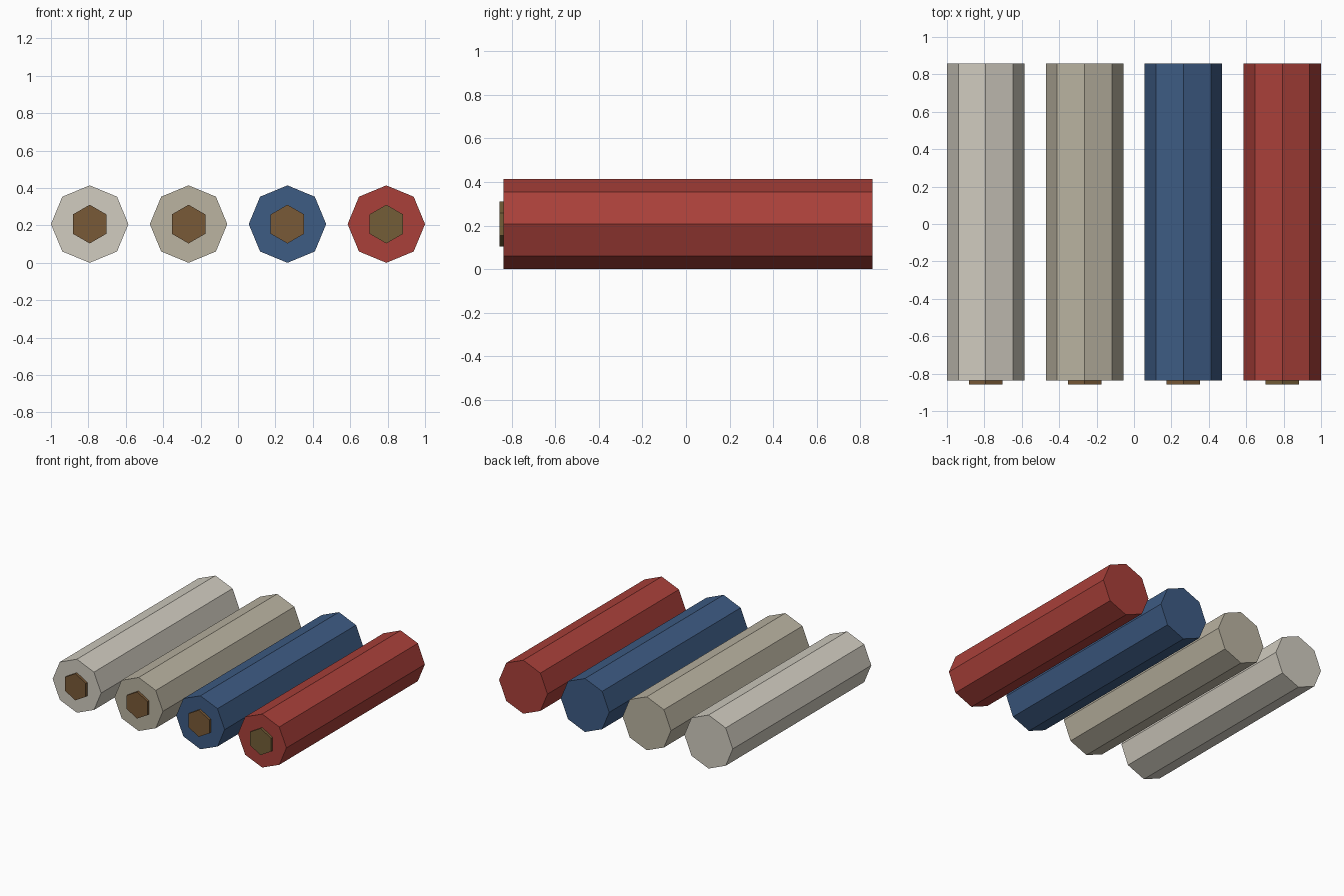
import bpy
from math import pi

if "Cube" in bpy.data.objects:
    bpy.data.objects.remove(bpy.data.objects["Cube"])

R = 0.207            # octagon circumradius
FRONT, BACK = -0.857, 0.857
BODY_FRONT = -0.837


def linear(rgb):
    return tuple((c / 255) ** 2.2 for c in rgb) + (1.0,)


def prism(name, sides, radius, x, y0, y1, rgb):
    bpy.ops.mesh.primitive_cylinder_add(
        vertices=sides, radius=radius, depth=y1 - y0,
        location=(x, (y0 + y1) / 2, R), rotation=(pi / 2, 0, 0))
    ob = bpy.context.object
    ob.name = name
    mat = bpy.data.materials.new(name + "_colour")
    mat.diffuse_color = linear(rgb)
    mat.use_nodes = True
    mat.node_tree.nodes["Principled BSDF"].inputs["Base Color"].default_value = mat.diffuse_color
    ob.data.materials.append(mat)


# Four rolls in a row: name, body colour, core colour
rolls = [
    ("white", (208, 203, 191), (120, 90, 58)),
    ("beige", (185, 178, 160), (120, 90, 58)),
    ("blue", (64, 92, 131), (120, 90, 58)),
    ("red", (168, 66, 60), (115, 94, 58)),
]
for i, (name, body, core) in enumerate(rolls):
    x = (i - 1.5) * 0.5287
    # Eight-sided roll
    prism(name + "_roll", 8, R, x, BODY_FRONT, BACK, body)
    # Six-sided core sticking out of the front
    prism(name + "_core", 6, R / 2, x, FRONT, FRONT + 0.04, core)
